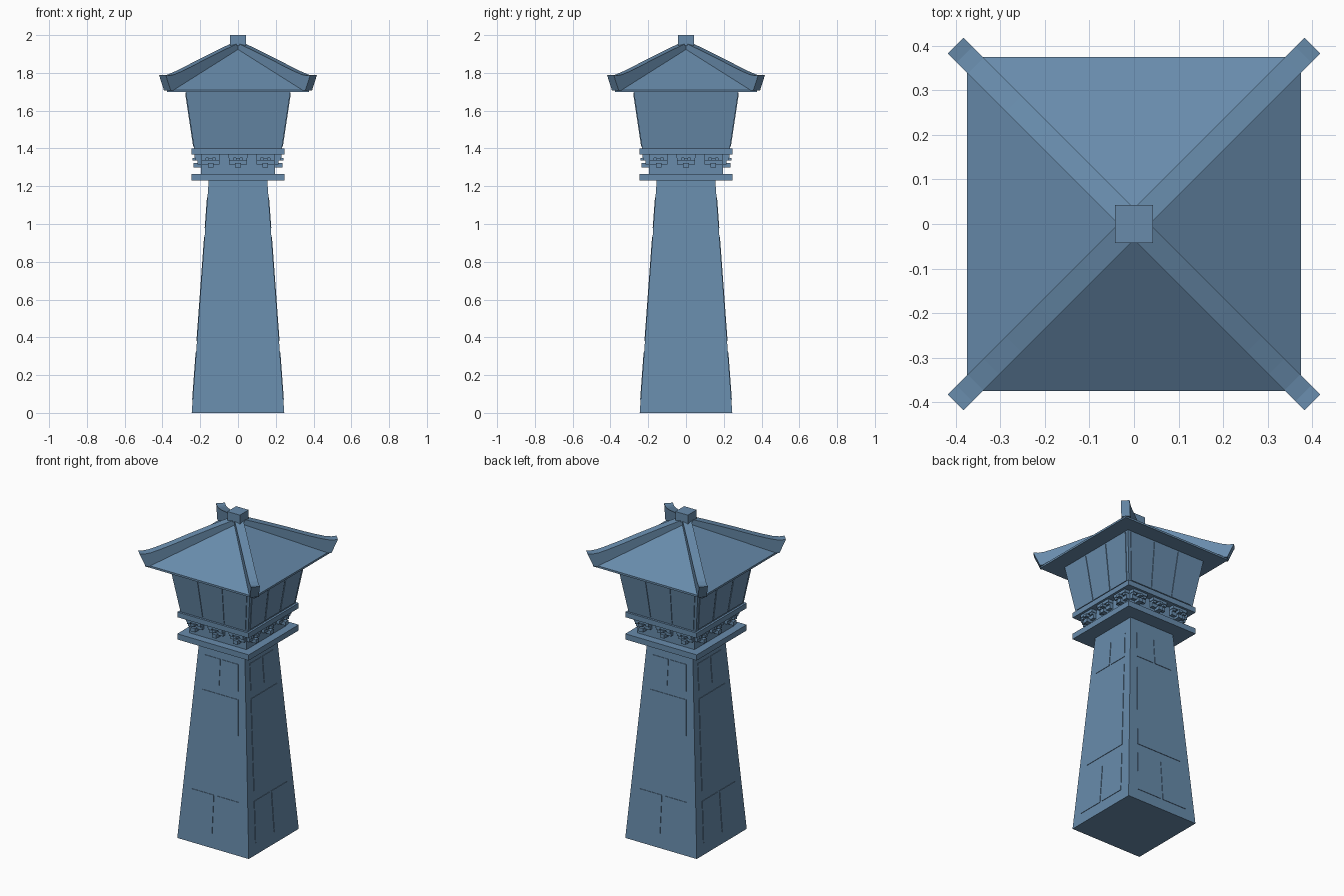
import bpy, bmesh, math
from mathutils import Matrix

cube = bpy.data.objects.get("Cube")
if cube:
    bpy.data.objects.remove(cube, do_unlink=True)

slate = bpy.data.materials.new("slate_blue")
slate.use_nodes = True
colour = (0.138, 0.26, 0.41, 1)
slate.diffuse_color = colour
slate.node_tree.nodes["Principled BSDF"].inputs["Base Color"].default_value = colour


def finish(name, bm):
    bmesh.ops.recalc_face_normals(bm, faces=bm.faces)
    mesh = bpy.data.meshes.new(name)
    bm.to_mesh(mesh)
    bm.free()
    mesh.materials.append(slate)
    obj = bpy.data.objects.new(name, mesh)
    bpy.context.collection.objects.link(obj)
    return obj


def loft(bm, lower, upper):
    """Closed solid between two matching loops of points."""
    a = [bm.verts.new(p) for p in lower]
    b = [bm.verts.new(p) for p in upper]
    bm.faces.new(a)
    bm.faces.new(b)
    for i in range(len(a)):
        j = (i + 1) % len(a)
        bm.faces.new((a[i], a[j], b[j], b[i]))


def square(half, z):
    return [(x * half, y * half, z) for x, y in ((-1, -1), (1, -1), (1, 1), (-1, 1))]


def block(name, half0, z0, half1, z1):
    bm = bmesh.new()
    loft(bm, square(half0, z0), square(half1, z1))
    return finish(name, bm)


def box(bm, x, y0, y1, z0, z1, width):
    def ring(z):
        return [(x - width / 2, y0, z), (x + width / 2, y0, z),
                (x + width / 2, y1, z), (x - width / 2, y1, z)]
    loft(bm, ring(z0), ring(z1))


def four_sides(bm):
    """Repeat the geometry on all four sides of the tower."""
    source = bm.verts[:] + bm.edges[:] + bm.faces[:]
    for i in range(1, 4):
        copy = bmesh.ops.duplicate(bm, geom=source)["geom"]
        verts = [v for v in copy if isinstance(v, bmesh.types.BMVert)]
        bmesh.ops.rotate(bm, verts=verts, matrix=Matrix.Rotation(i * math.pi / 2, 3, "Z"))


def wall_panels(name, half_at, panels, depth):
    """Thin raised plates that follow a sloping wall."""
    bm = bmesh.new()
    for u0, u1, z0, z1 in panels:
        def ring(off):
            return [(u * half_at(z), -half_at(z) - off, z)
                    for u, z in ((u0, z0), (u1, z0), (u1, z1), (u0, z1))]
        loft(bm, ring(-0.005), ring(depth))
    four_sides(bm)
    finish(name, bm)


# Tapering shaft with raised panels
block("tower_shaft", 0.245, 0, 0.155, 1.23)
shaft_panels = [(-0.72, 0.72, 0.38, 0.93)]
for z0, z1 in ((0.07, 0.32), (0.98, 1.14)):
    shaft_panels += [(-0.72, -0.04, z0, z1), (0.04, 0.72, z0, z1)]
wall_panels("shaft_panels", lambda z: 0.245 - 0.09 * z / 1.23, shaft_panels, 0.003)

# Ledges and neck
block("lower_ledge", 0.245, 1.23, 0.245, 1.265)
block("neck", 0.195, 1.265, 0.195, 1.37)
block("upper_ledge", 0.245, 1.368, 0.245, 1.4)

# Stacked timber brackets, three to a side
bm = bmesh.new()
for x in (-0.145, 0, 0.145):
    box(bm, x, -0.235, -0.18, 1.3, 1.323, 0.03)
    box(bm, x, -0.215, -0.18, 1.315, 1.337, 0.095)
    box(bm, x, -0.24, -0.18, 1.335, 1.35, 0.022)
    for dx in (-0.036, 0, 0.036):
        box(bm, x + dx, -0.226, -0.18, 1.337, 1.353, 0.022)
    box(bm, x, -0.23, -0.18, 1.35, 1.37, 0.1)
four_sides(bm)
finish("brackets", bm)

# Flared watch room with raised boards
block("watch_room", 0.232, 1.4, 0.277, 1.7)
boards = [(-0.93 + i * 0.63, -0.33 + i * 0.63, 1.41, 1.69) for i in range(3)]
wall_panels("watch_room_boards", lambda z: 0.232 + 0.15 * (z - 1.4), boards, 0.004)

# Pyramid roof with a thin eave
block("roof_eave", 0.375, 1.698, 0.375, 1.71)
block("roof", 0.375, 1.71, 0.004, 1.944)

# Upswept hip beams running to the four corners
top = [(0, 1.965), (0.1, 1.917), (0.2, 1.867), (0.27, 1.83), (0.32, 1.806),
       (0.355, 1.791), (0.38, 1.786), (0.4, 1.788)]
bottom = [(0.374, 1.706), (0.35, 1.708), (0.3, 1.73), (0, 1.9)]
bm = bmesh.new()
loops = [[(t * math.sqrt(2), side * 0.025, z) for t, z in top + bottom] for side in (-1, 1)]
loft(bm, *loops)
bmesh.ops.rotate(bm, verts=bm.verts, matrix=Matrix.Rotation(math.pi / 4, 3, "Z"))
four_sides(bm)
finish("hip_beams", bm)

# Square cap at the peak
block("roof_cap", 0.043, 1.945, 0.043, 2.0)
